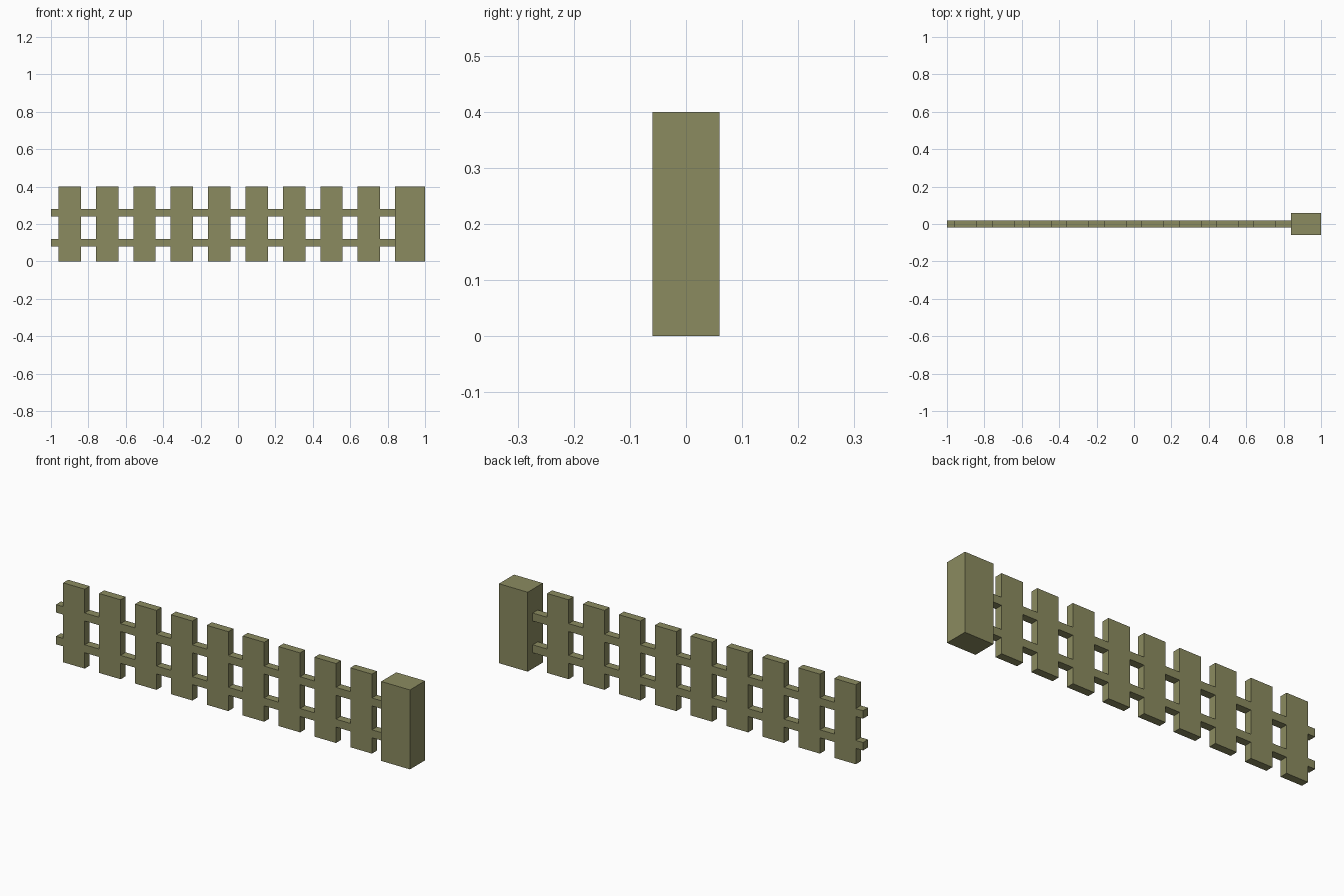
import bpy

if "Cube" in bpy.data.objects:
    bpy.data.objects.remove(bpy.data.objects["Cube"])

PITCH, PICKET_W, HALF_D, HEIGHT = 0.2, 0.12, 0.02, 0.4

paint = bpy.data.materials.new("olive_wood")
paint.diffuse_color = (0.258, 0.258, 0.117, 1)
paint.use_nodes = True
paint.node_tree.nodes["Principled BSDF"].inputs["Base Color"].default_value = paint.diffuse_color


def box(name, x0, x1, y, z0, z1):
    """Box spanning x0..x1, -y..y, z0..z1."""
    verts = [(a, b, c) for a in (x0, x1) for b in (-y, y) for c in (z0, z1)]
    faces = [(0, 1, 3, 2), (4, 6, 7, 5), (0, 4, 5, 1),
             (2, 3, 7, 6), (0, 2, 6, 4), (1, 5, 7, 3)]
    mesh = bpy.data.meshes.new(name)
    mesh.from_pydata(verts, [], faces)
    mesh.materials.append(paint)
    obj = bpy.data.objects.new(name, mesh)
    bpy.context.collection.objects.link(obj)
    return obj


# End post, thicker than the fence panel
box("end_post", 0.84, 1.0, 0.06, 0, HEIGHT)

# Pickets, evenly spaced
centres = [-0.9 + PITCH * i for i in range(9)]
for i, x in enumerate(centres):
    box(f"picket_{i + 1}", x - PICKET_W / 2, x + PICKET_W / 2, HALF_D, 0, HEIGHT)

# Two rails, made of pieces flush between the pickets, stub at the open end
for level, z in (("lower", 0.08), ("upper", 0.24)):
    box(f"{level}_rail_stub", -1.0, centres[0] - PICKET_W / 2, HALF_D, z, z + 0.04)
    for i, x in enumerate(centres):
        box(f"{level}_rail_{i + 1}", x + PICKET_W / 2, x + PITCH - PICKET_W / 2,
            HALF_D, z, z + 0.04)
